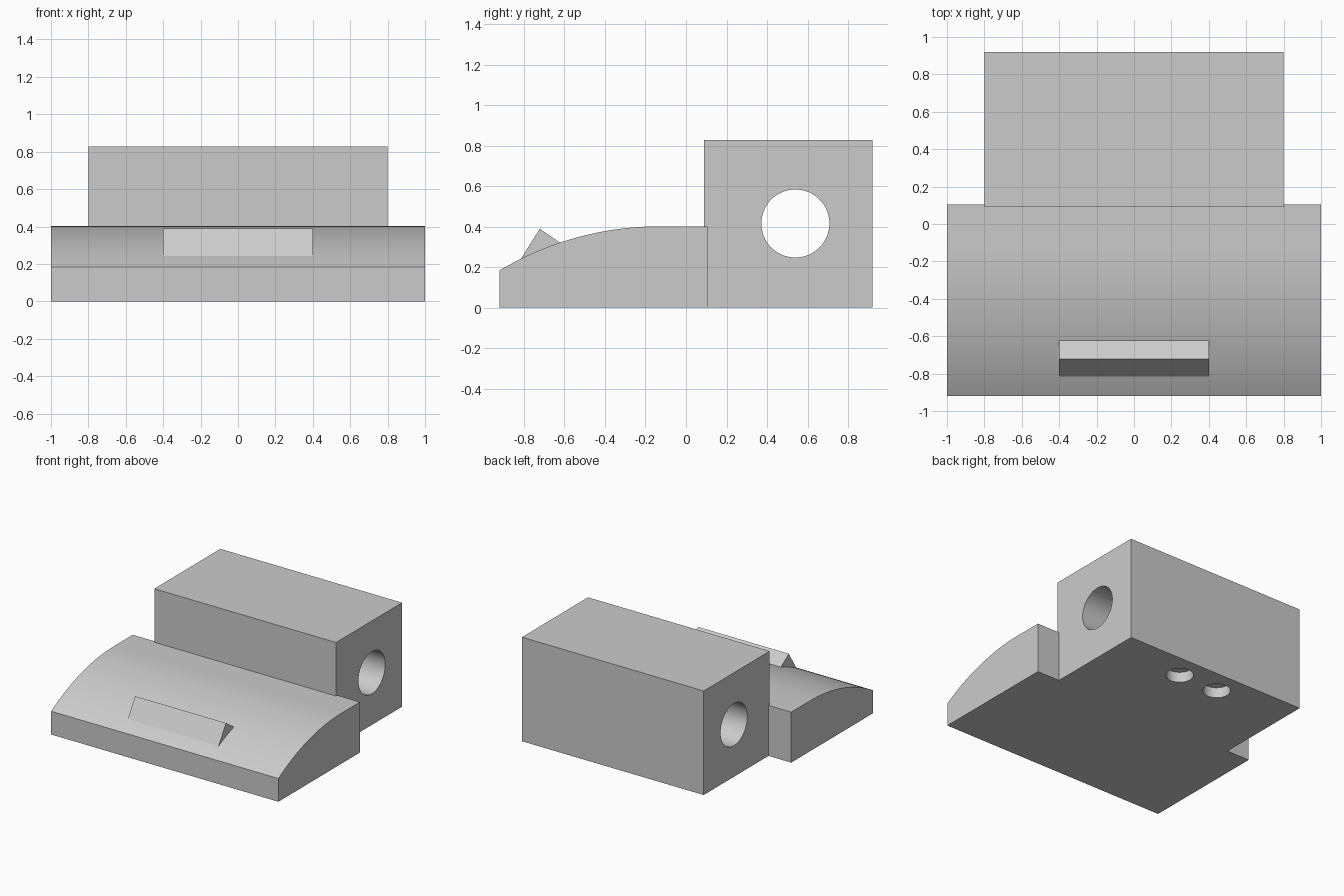
import bpy
import math

cube = bpy.data.objects.get("Cube")
if cube:
    bpy.data.objects.remove(cube, do_unlink=True)

grey = bpy.data.materials.new("plain_grey")
grey.use_nodes = True
colour = (0.6, 0.6, 0.6, 1)
grey.diffuse_color = colour
grey.node_tree.nodes["Principled BSDF"].inputs["Base Color"].default_value = colour


def extrude_profile(name, profile, half_width):
    """Prism along x from a closed (y, z) outline, counter-clockwise from +x."""
    n = len(profile)
    verts = [(x, y, z) for x in (-half_width, half_width) for y, z in profile]
    faces = [tuple(reversed(range(n))), tuple(range(n, 2 * n))]
    faces += [(i, (i + 1) % n, n + (i + 1) % n, n + i) for i in range(n)]
    mesh = bpy.data.meshes.new(name)
    mesh.from_pydata(verts, [], faces)
    mesh.materials.append(grey)
    obj = bpy.data.objects.new(name, mesh)
    bpy.context.collection.objects.link(obj)
    return obj


def drill(target, name, radius, depth, location, rotation=(0, 0, 0)):
    """Cut a round hole and remove the cutter afterwards."""
    bpy.ops.mesh.primitive_cylinder_add(vertices=64, radius=radius, depth=depth,
                                        location=location, rotation=rotation)
    cutter = bpy.context.object
    cutter.name = name
    cutter.hide_render = True
    cutter.data.materials.append(grey)
    mod = target.modifiers.new(name, "BOOLEAN")
    mod.operation = "DIFFERENCE"
    mod.solver = "EXACT"
    mod.object = cutter
    bpy.ops.object.select_all(action="DESELECT")
    target.select_set(True)
    bpy.context.view_layer.objects.active = target
    bpy.ops.object.modifier_apply(modifier=mod.name)
    bpy.data.objects.remove(cutter, do_unlink=True)


def smooth(obj):
    bpy.ops.object.select_all(action="DESELECT")
    obj.select_set(True)
    bpy.context.view_layer.objects.active = obj
    bpy.ops.object.shade_smooth_by_angle(angle=math.radians(20))


# Front slab: flat at the rear, then a circular arc falling to the front edge
front, crest, rear, top, radius = -0.92, -0.13, 0.105, 0.402, 1.546
steps = 24
arc = []
for i in range(steps + 1):
    y = crest + (front - crest) * i / steps
    arc.append((y, top - radius + math.sqrt(radius ** 2 - (y - crest) ** 2)))
slab = extrude_profile("curved_slab", [(front, 0), (rear, 0), (rear, top)] + arc, 1.0)
smooth(slab)

# Raised ridge set into the slope
extrude_profile("wedge_ridge",
                [(-0.82, 0.234), (-0.7, 0.2), (-0.62, 0.32), (-0.722, 0.39)], 0.4)

# Rear block with a cross hole and two shallow round pockets underneath
block = extrude_profile("rear_block",
                        [(0.09, 0), (0.92, 0), (0.92, 0.828), (0.09, 0.828)], 0.8)
drill(block, "cross_hole", 0.168, 2.0, (0, 0.54, 0.416), (0, math.pi / 2, 0))
for side in (-1, 1):
    drill(block, "pocket", 0.1, 0.166, (side * 0.175, 0.725, 0))
smooth(block)
